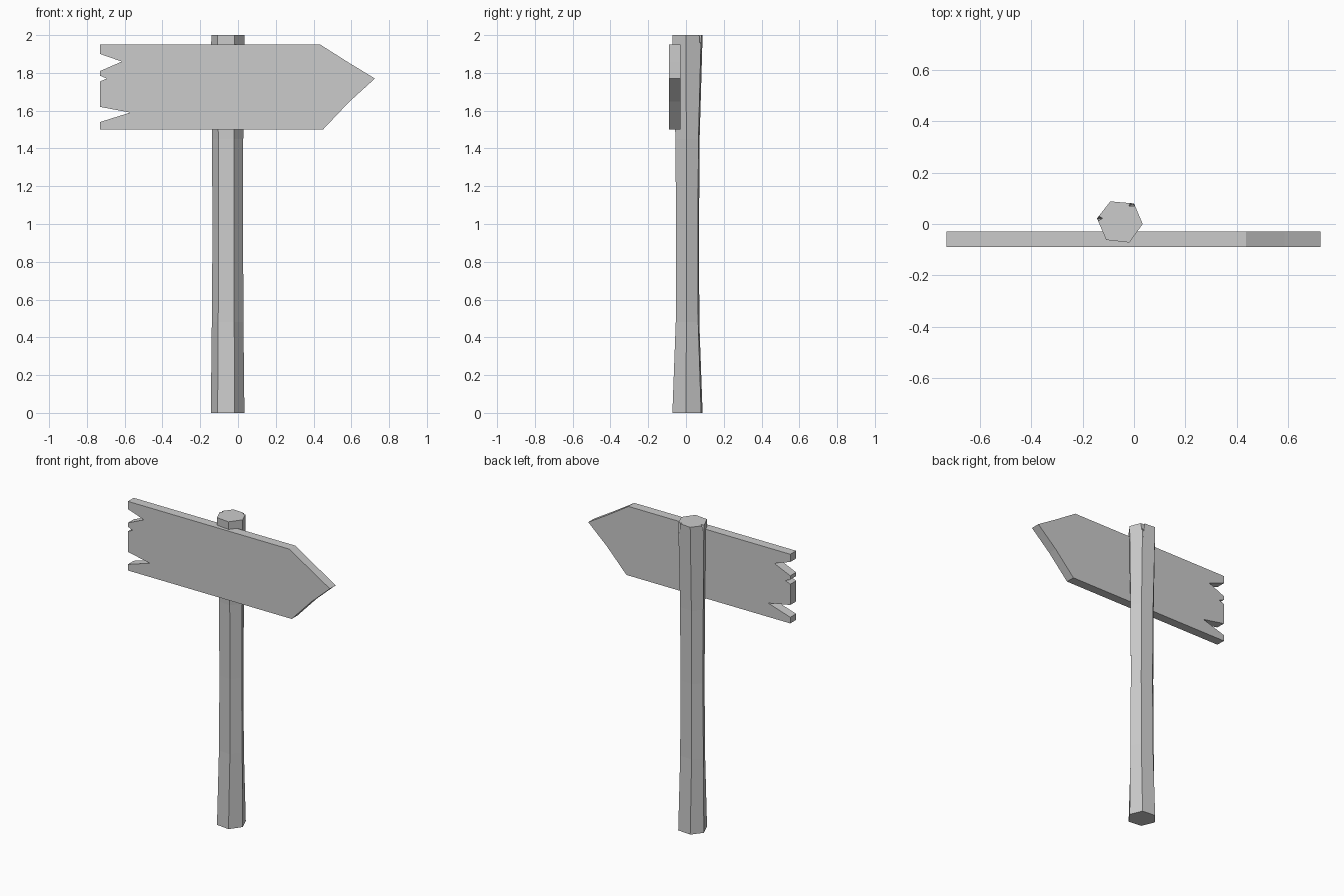
import bpy, bmesh, math

if "Cube" in bpy.data.objects:
    bpy.data.objects.remove(bpy.data.objects["Cube"])


def make_object(name, bm):
    bmesh.ops.recalc_face_normals(bm, faces=bm.faces[:])
    mesh = bpy.data.meshes.new(name)
    bm.to_mesh(mesh)
    bm.free()
    obj = bpy.data.objects.new(name, mesh)
    bpy.context.collection.objects.link(obj)
    return obj


def loft(name, rings):
    """Closed solid through rings with equal point counts."""
    bm = bmesh.new()
    loops = [[bm.verts.new(p) for p in ring] for ring in rings]
    n = len(loops[0])
    for a, b in zip(loops, loops[1:]):
        for i in range(n):
            j = (i + 1) % n
            bm.faces.new((a[i], a[j], b[j], b[i]))
    bm.faces.new(loops[0][::-1])
    bm.faces.new(loops[-1])
    return make_object(name, bm)


# Arrow board: pointed right end, splintered left end
outline = [(-0.73, 1.95), (-0.73, 1.90), (-0.615, 1.86), (-0.73, 1.81),
           (-0.73, 1.785), (-0.695, 1.77), (-0.73, 1.755), (-0.73, 1.62),
           (-0.57, 1.59), (-0.73, 1.54), (-0.73, 1.50), (0.45, 1.50),
           (0.59, 1.648), (0.725, 1.77), (0.585, 1.855), (0.435, 1.95)]
loft("arrow_board", [[(x, y, z) for x, z in outline] for y in (-0.09, -0.03)])

# Uneven six-sided post, slightly waisted in the middle
hexagon = [(0.034, 0.0), (-0.018, -0.072), (-0.108, -0.062),
           (-0.144, 0.022), (-0.092, 0.088), (0.0, 0.08)]
cx, cy = -0.055, 0.009
# height, x scale, y scale, x shift
levels = [(0, 1, 1, 0), (0.48, 0.94, 0.78, 0), (0.97, 0.91, 0.76, 0.001),
          (1.45, 0.93, 0.80, 0), (2.0, 1, 1, 0)]
post = loft("post", [[(cx + (x - cx) * sx + dx, cy + (y - cy) * sy, z)
                      for x, y in hexagon] for z, sx, sy, dx in levels])

# Small split cracks in two top corners of the post
for i, (x, y, depth, turn) in enumerate([(-0.138, 0.022, 0.06, 0),
                                         (-0.006, 0.078, 0.10, 60)]):
    ang = math.radians(turn)
    tri = [(math.cos(ang + k * math.tau / 3), math.sin(ang + k * math.tau / 3))
           for k in range(3)]
    if i == 1:
        tri = [(-b, -a) for a, b in tri]
    cutter = loft(f"crack_cutter_{i + 1}", [
        [(x + a * r, y + b * r, z) for a, b in tri]
        for z, r in ((2.0 - depth, 0.001), (2.01, 0.018))])
    cutter.hide_render = True
    cutter.hide_set(True)
    mod = post.modifiers.new("crack", 'BOOLEAN')
    mod.operation = 'DIFFERENCE'
    mod.solver = 'EXACT'
    mod.object = cutter
